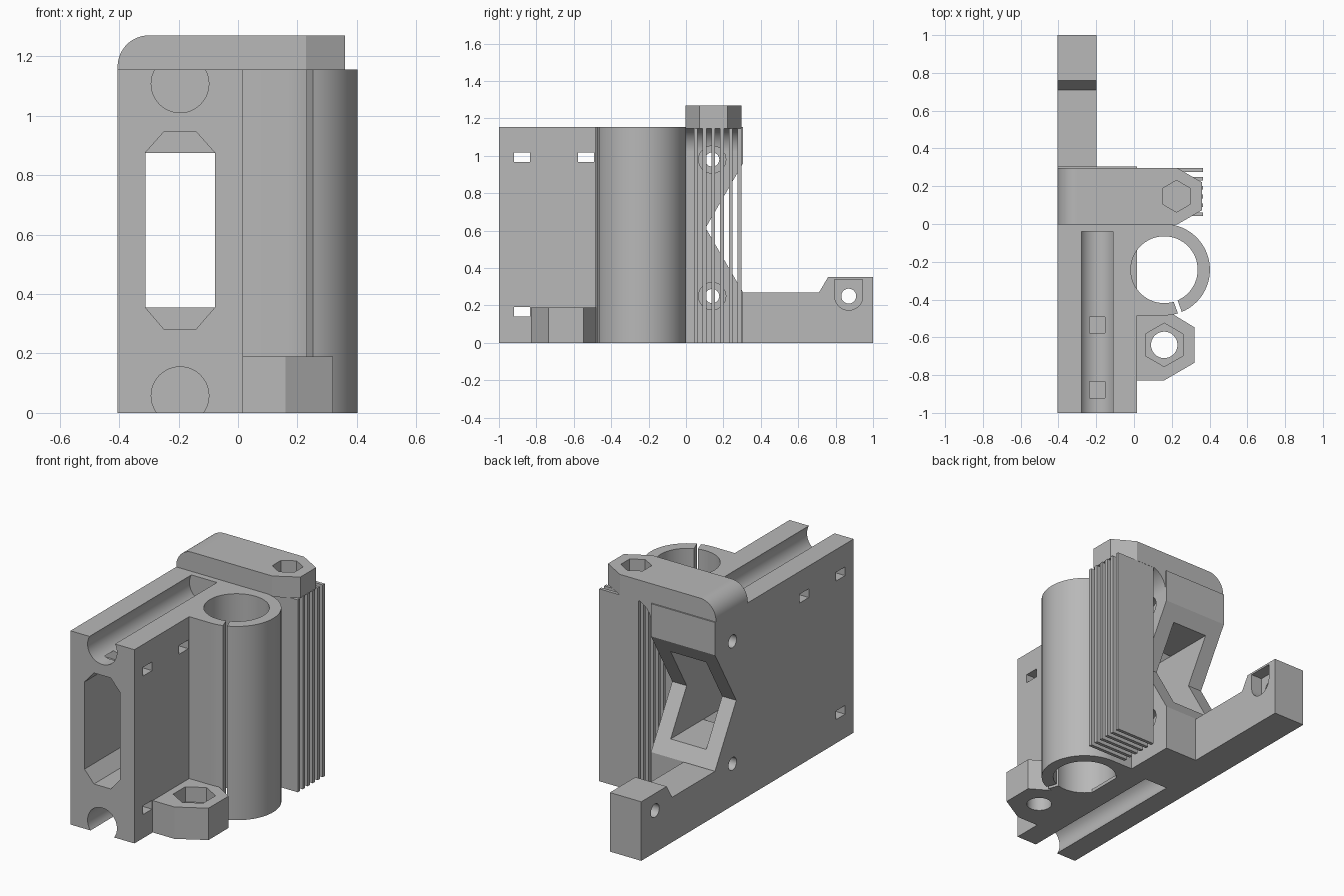
import bpy, bmesh
from math import cos, sin, pi, radians

cube = bpy.data.objects.get("Cube")
if cube:
    bpy.data.objects.remove(cube, do_unlink=True)

grey = bpy.data.materials.new("plain grey")
grey.use_nodes = True
grey.diffuse_color = (0.48, 0.48, 0.48, 1)
grey.node_tree.nodes["Principled BSDF"].inputs["Base Color"].default_value = (0.48, 0.48, 0.48, 1)


def prism(name, pts, axis, a, b):
    """Extrude a 2D outline along an axis from a to b."""
    place = {"x": lambda u, v, t: (t, u, v),
             "y": lambda u, v, t: (u, t, v),
             "z": lambda u, v, t: (u, v, t)}[axis]
    bm = bmesh.new()
    low = [bm.verts.new(place(u, v, a)) for u, v in pts]
    high = [bm.verts.new(place(u, v, b)) for u, v in pts]
    bm.faces.new(low)
    bm.faces.new(high)
    for i in range(len(pts)):
        j = (i + 1) % len(pts)
        bm.faces.new((low[i], low[j], high[j], high[i]))
    bmesh.ops.recalc_face_normals(bm, faces=bm.faces)
    mesh = bpy.data.meshes.new(name)
    bm.to_mesh(mesh)
    bm.free()
    mesh.materials.append(grey)
    ob = bpy.data.objects.new(name, mesh)
    bpy.context.collection.objects.link(ob)
    return ob


def rect(u0, u1, v0, v1):
    return [(u0, v0), (u1, v0), (u1, v1), (u0, v1)]


def arc(u, v, r, start, end, n=24):
    angles = [radians(start + (end - start) * i / n) for i in range(n + 1)]
    return [(u + r * cos(t), v + r * sin(t)) for t in angles]


def ring(u, v, r, n=48, turn=0):
    return [(u + r * cos(turn + 2 * pi * i / n), v + r * sin(turn + 2 * pi * i / n))
            for i in range(n)]


def hexagon(u, v, r):
    return ring(u, v, r, 6, pi / 2)


def cut(ob, pts, axis, a, b):
    cutter = prism("cutter", pts, axis, a, b)
    cutter.hide_render = True
    mod = ob.modifiers.new("cut", "BOOLEAN")
    mod.operation = "DIFFERENCE"
    mod.solver = "EXACT"
    mod.object = cutter
    bpy.context.view_layer.objects.active = ob
    bpy.ops.object.modifier_apply(modifier=mod.name)
    bpy.data.objects.remove(cutter, do_unlink=True)


LEFT, SIDE, TOP, BACK = -0.405, 0.017, 1.155, 0.305
MID = -0.195
bore = ring(0.16, -0.242, 0.177, 64)

# Main block with the V notch in its back
body = prism("main_block", [(-1, 0), (BACK, 0), (BACK, 0.27), (0.105, 0.615),
                            (BACK, 0.96), (BACK, TOP), (-1, TOP)], "x", LEFT, SIDE)
# Lengthwise window: bevelled at the front, square behind
cut(body, [(-0.312, 0.355), (-0.25, 0.283), (-0.14, 0.283), (-0.078, 0.355),
           (-0.078, 0.875), (-0.14, 0.945), (-0.25, 0.945), (-0.312, 0.875)], "y", -1.1, -0.05)
cut(body, rect(-0.312, -0.078, 0.355, 0.875), "y", -0.1, 0.5)
# Rod channels at top and bottom
for z in (1.107, 0.058):
    cut(body, ring(MID, z, 0.097), "y", -1.1, -0.04)
# Tie slots
for y, z in ((-0.877, 0.993), (-0.535, 0.993), (-0.877, 0.167)):
    cut(body, rect(y - 0.043, y + 0.043, z - 0.026, z + 0.026), "x", -0.6, 0.2)
# Cross screw holes with head recesses
for z in (0.98, 0.25):
    cut(body, ring(0.14, z, 0.038, 24), "x", -0.6, 0.2)
    cut(body, ring(0.14, z, 0.073, 32), "x", -0.06, 0.2)
cut(body, bore, "z", 0.02, 1.5)

# Split bearing sleeve, filled flat towards the block
sleeve = prism("bearing_sleeve", [(0, -0.484), *arc(0.16, -0.242, 0.242, -90, 90, 40), (0, 0)],
               "z", 0, TOP)
cut(sleeve, bore, "z", -0.1, 1.5)
dx, dy = cos(radians(-70)), sin(radians(-70))
cut(sleeve, [(0.16 + dx * d - dy * w, -0.242 + dy * d + dx * w)
             for d, w in ((0.12, -0.011), (0.3, -0.011), (0.3, 0.011), (0.12, 0.011))],
    "z", -0.1, 1.5)

# Hexagonal nut lug
lug = prism("nut_lug", [(0, -0.828), (0.16, -0.828), (0.32, -0.735), (0.32, -0.547),
                        (0.21, -0.48), (0, -0.48)], "z", 0, 0.19)
cut(lug, ring(0.16, -0.64, 0.07), "z", -0.1, 0.5)
cut(lug, hexagon(0.16, -0.64, 0.115), "z", 0.1, 0.5)

# Top clamp: rounded on the left, tapered on the right
cap = prism("top_clamp", [(LEFT, TOP - 0.01), (0.36, TOP - 0.01), (0.36, 1.27),
                          *arc(LEFT + 0.105, 1.165, 0.105, 90, 180)], "y", -0.003, 0.297)
cut(cap, [(0.228, -0.003), (0.36, 0.073), (0.5, 0.073), (0.5, -0.2), (0.228, -0.2)], "z", 1, 1.5)
cut(cap, [(0.228, 0.297), (0.228, 0.5), (0.5, 0.5), (0.5, 0.221), (0.36, 0.221)], "z", 1, 1.5)
cut(cap, hexagon(0.225, 0.147, 0.084), "z", 1.19, 1.5)

# Curved bracket under the clamp
R = 0.13
bracket = prism("clamp_fillet", [(SIDE - 0.01, TOP), (SIDE - 0.01, TOP - R),
                                 *arc(SIDE + R, TOP - R, R, 180, 90)], "y", 0, 0.297)
cut(bracket, ring(0.14, 0.98, 0.073, 32), "x", -0.1, 0.5)

# Thin upright support fins
for i in range(6):
    y = 0.042 + i * 0.0468
    prism("support_fin", rect(0.105, 0.365, y, y + 0.02), "z", 0, TOP - 0.008)

# Rear arm with raised end, cross hole and nut pocket
arm = prism("rear_arm", [(0.25, 0), (1, 0), (1, 0.352), (0.76, 0.352), (0.71, 0.268),
                         (0.25, 0.268)], "x", LEFT, -0.198)
cut(arm, ring(0.87, 0.25, 0.04, 24), "x", -0.6, 0.2)
cut(arm, [(0.945, 0.34), (0.795, 0.34), *arc(0.87, 0.25, 0.075, 180, 360)], "x", -0.27, 0.2)

# Smooth curved walls, keep sharp edges
bpy.ops.object.select_all(action="DESELECT")
for ob in bpy.context.collection.objects:
    if ob.type == "MESH":
        ob.select_set(True)
        bpy.context.view_layer.objects.active = ob
bpy.ops.object.shade_smooth_by_angle(angle=radians(25))
